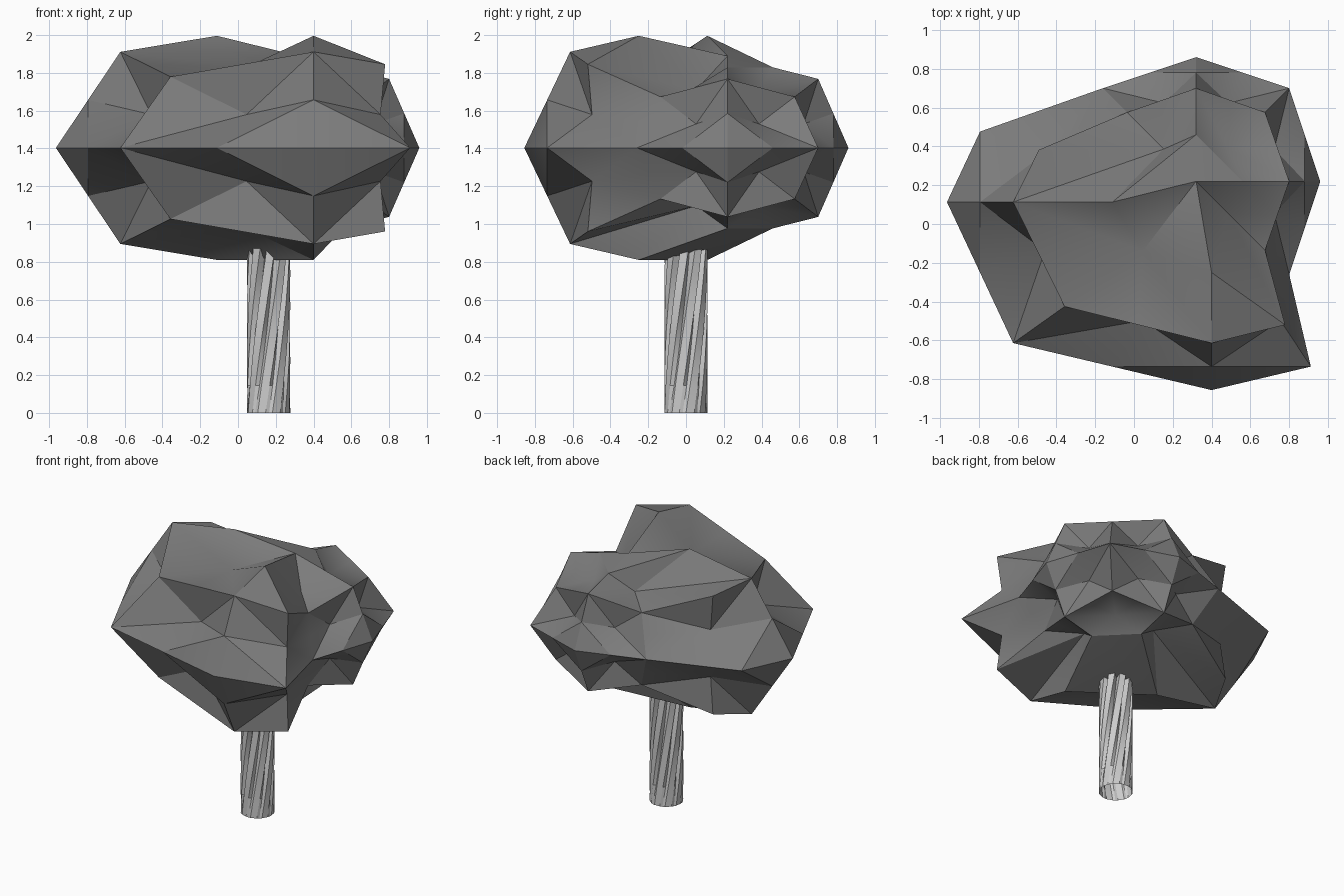
import bpy, bmesh, math
from itertools import product

if "Cube" in bpy.data.objects:
    bpy.data.objects.remove(bpy.data.objects["Cube"])


def finish(bm, name):
    bmesh.ops.recalc_face_normals(bm, faces=bm.faces[:])
    mesh = bpy.data.meshes.new(name)
    bm.to_mesh(mesh)
    bm.free()
    ob = bpy.data.objects.new(name, mesh)
    bpy.context.collection.objects.link(ob)
    bpy.ops.object.select_all(action='DESELECT')
    ob.select_set(True)
    bpy.context.view_layer.objects.active = ob
    bpy.ops.object.shade_smooth_by_angle(angle=math.radians(30))
    return ob


# Foliage: a rounded cube, split into triangles, its front-left side swollen
SMALL = ((0.32, 0.22, 1.403), (0.64, 0.64, 0.487))
LARGE = ((0.40, 0.113, 1.403), (1.364, 0.969, 0.678))
ROUND = {1: 1.0, 2: 0.75, 3: 5 / 9}


def swollen(s):
    return s[0] <= 0 and s[1] <= 0 and s[0] + s[1] < 0


def unit(s):
    k = ROUND[sum(map(abs, s))]
    return tuple(c * k for c in s)


def foliage():
    bm = bmesh.new()
    cache = {}

    def vert(s, t):
        key = frozenset((s, t))
        if key not in cache:
            if abs(sum(map(abs, s)) - sum(map(abs, t))) == 2:
                # dent in the middle of each patch, between pole and corner
                pole, corner = sorted((s, t), key=lambda q: sum(map(abs, q)))
                p = [c * (0.63 if a else 0.26) for a, c in zip(pole, corner)]
            else:
                p = [(a + b) / 2 for a, b in zip(unit(s), unit(t))]
            centre, radius = LARGE if swollen(s) or swollen(t) else SMALL
            cache[key] = bm.verts.new([c + r * v for c, r, v in zip(centre, radius, p)])
        return cache[key]

    def part(sign, *axes):
        return tuple(sign[i] if i in axes else 0 for i in range(3))

    for sign in product((-1, 1), repeat=3):
        for a in range(3):
            b, c = [i for i in range(3) if i != a]
            pole, corner = part(sign, a), tuple(sign)
            e, f = part(sign, a, b), part(sign, a, c)
            mid = vert(pole, corner)
            pe, pf, ec, fc = (vert(pole, e), vert(pole, f),
                              vert(e, corner), vert(f, corner))
            P, E, F, C = (vert(q, q) for q in (pole, e, f, corner))
            tris = [(C, fc, mid), (C, mid, ec)]
            top_front = a == 2 and sign[1:] == (-1, 1)
            if top_front:                        # hollow beside the two peaks
                tris += [(P, pe, mid), (P, mid, pf)]
            else:
                tris += [(P, pe, pf), (pe, mid, pf)]
            if top_front and sign[0] > 0:
                tris += [(E, ec, pe), (pe, ec, mid), (F, pf, fc), (pf, mid, fc)]
            else:
                tris += [(E, ec, mid), (E, mid, pe), (F, pf, mid), (F, mid, fc)]
            for tri in tris:
                bm.faces.new(tri)
    ob = finish(bm, "foliage")
    mat = bpy.data.materials.new("dark_leaf")
    mat.diffuse_color = (0.2, 0.2, 0.2, 1)
    mat.use_nodes = True
    mat.node_tree.nodes["Principled BSDF"].inputs["Base Color"].default_value = mat.diffuse_color
    ob.data.materials.append(mat)
    return ob


# Trunk: open tube, round at the base, with twisting grooves deepening upward
def trunk(ribs=9, rings=7, height=0.87, twist=math.radians(65)):
    bm = bmesh.new()
    rows = []
    for k in range(rings):
        t = k / (rings - 1)
        row = []
        for i in range(ribs):
            for part, depth in ((0.0, 0.0), (0.55, 0.0), (0.78, 0.045)):
                ang = (i + part) * math.tau / ribs + twist * t
                r = 0.115 - depth * t ** 0.7
                row.append(bm.verts.new((0.162 + r * math.cos(ang),
                                         r * math.sin(ang), height * t)))
        rows.append(row)
    n = ribs * 3
    for lo, hi in zip(rows, rows[1:]):
        for i in range(n):
            j = (i + 1) % n
            bm.faces.new((lo[i], lo[j], hi[j], hi[i]))
    return finish(bm, "trunk")


foliage()
trunk()
